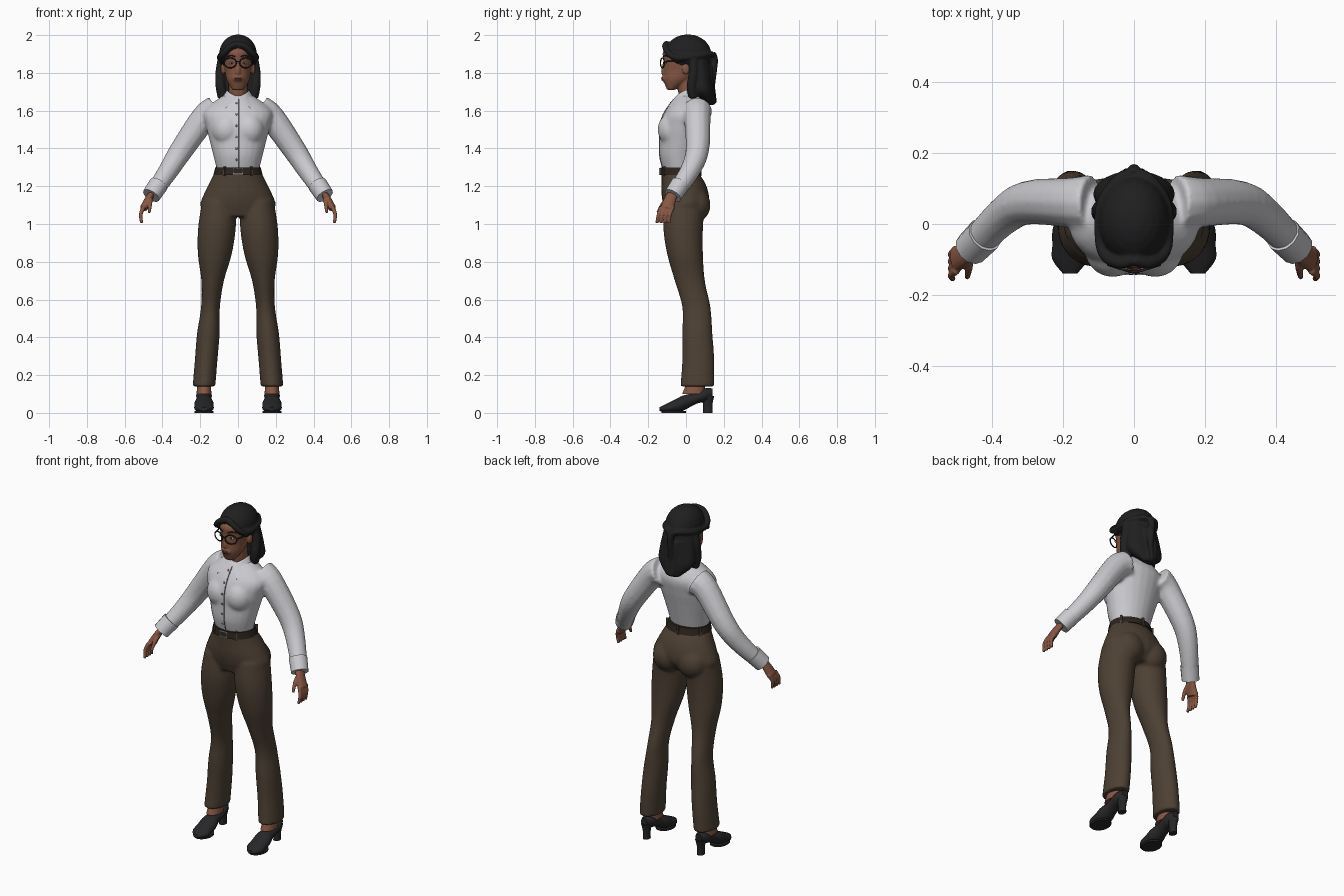
import bpy, bmesh, math
from mathutils import Vector, Matrix
from mathutils.bvhtree import BVHTree

cube = bpy.data.objects.get("Cube")
if cube:
    bpy.data.objects.remove(cube, do_unlink=True)


def material(name, red, green, blue):
    mat = bpy.data.materials.new(name)
    mat.use_nodes = True
    node = next(n for n in mat.node_tree.nodes if n.type == "BSDF_PRINCIPLED")
    node.inputs["Base Color"].default_value = (red, green, blue, 1)
    mat.diffuse_color = (red, green, blue, 1)
    return mat


SHIRT = material("shirt_white", .6, .59, .62)
SEAM = material("seam_grey", .2, .2, .21)
TROUSER = material("trouser_brown", .075, .052, .034)
SKIN = material("skin_brown", .24, .095, .055)
LIP = material("lip_brown", .16, .05, .04)
HAIR = material("hair_black", .014, .014, .015)
LEATHER = material("shoe_black", .02, .02, .022)
BELT = material("belt_brown", .025, .017, .012)
METAL = material("buckle_grey", .4, .4, .4)
WHITE = material("eye_white", .5, .48, .45)
X, Y, Z = Vector((1, 0, 0)), Vector((0, 1, 0)), Vector((0, 0, 1))


def spline(rings, steps=4):
    """Pass a smooth curve through the given rings."""
    last = len(rings) - 1
    result = []
    for i in range(last):
        a, b, c, d = (rings[min(max(i + k, 0), last)] for k in (-1, 0, 1, 2))
        for step in range(steps):
            t = step / steps
            result.append(b + ((c - a) * t + (a * 2 - b * 5 + c * 4 - d) * t * t
                               + (b * 3 - a - c * 3 + d) * t ** 3) / 2)
    return result + [rings[-1]]


def skin(bm, rings, axis, side, both, sides=24):
    """Join oval rings of (x, y, z, width, depth); both adds the mirrored copy."""
    rings = spline(rings)
    for sign in (1, -1) if both else (1,):
        flip = Vector((sign, 1, 1))
        centres = [Vector(ring[:3]) * flip for ring in rings]
        loops = []
        for i, ring in enumerate(rings):
            ahead, behind = centres[min(i + 1, len(rings) - 1)], centres[max(i - 1, 0)]
            tangent = axis or (ahead - behind).normalized()
            across = side * flip
            across = (across - tangent * across.dot(tangent)).normalized()
            depth = tangent.cross(across)
            angles = [math.tau * k / sides for k in range(sides)]
            loops.append([bm.verts.new(centres[i] + across * ring[3] * math.cos(angle)
                                       + depth * ring[4] * math.sin(angle)) for angle in angles])
        for near, far in zip(loops, loops[1:]):
            for k in range(sides):
                bm.faces.new((near[k - 1], near[k], far[k], far[k - 1]))
        bm.faces.new(loops[0])
        bm.faces.new(loops[-1])


def stack(bm, axis, start, end, widths, lows, highs, x_start=0, x_end=0, both=False):
    """Evenly spaced ovals along z (lows, highs in y) or along y (lows, highs in z)."""
    rings = []
    for i, (width, low, high) in enumerate(zip(widths, lows, highs)):
        t = i / (len(widths) - 1)
        along, middle = start + (end - start) * t, (low + high) / 2
        place = (middle, along) if axis is Z else (along, middle)
        rings.append(Vector((x_start + (x_end - x_start) * t, *place, width, (high - low) / 2)))
    skin(bm, rings, axis, X, both)


def path(bm, points, first, last, side=X, flat=1, both=False):
    """A rounded strand whose radius runs evenly from first to last."""
    rings = []
    for i, point in enumerate(points):
        radius = first + (last - first) * i / (len(points) - 1)
        rings.append(Vector((*point, radius, radius * flat)))
    skin(bm, rings, None, side, both, sides=12)


def blob(bm, centre, radii, both=False):
    for sign in (1, -1) if both else (1,):
        place = Matrix.Translation(Vector(centre) * Vector((sign, 1, 1)))
        bmesh.ops.create_uvsphere(bm, u_segments=20, v_segments=12, radius=1,
                                  matrix=place @ Matrix.Diagonal((*radii, 1)))


def box(bm, centre, size, turn=0):
    place = Matrix.Translation(centre) @ Matrix.Rotation(turn, 4, "Z")
    bmesh.ops.create_cube(bm, size=1, matrix=place @ Matrix.Diagonal((*size, 1)))


def finish(name, bm, mat, voxel=0):
    """Make the object; a voxel size fuses its pieces into one soft surface."""
    bmesh.ops.recalc_face_normals(bm, faces=bm.faces)
    for face in bm.faces:
        face.smooth = True
    mesh = bpy.data.meshes.new(name)
    bm.to_mesh(mesh)
    bm.free()
    mesh.set_sharp_from_angle(angle=1)
    mesh.materials.append(mat)
    part = bpy.data.objects.new(name, mesh)
    bpy.context.collection.objects.link(part)
    if voxel:
        fuse = part.modifiers.new("fuse", "REMESH")
        fuse.mode, fuse.voxel_size, fuse.use_smooth_shade = "VOXEL", voxel, True
        relax = part.modifiers.new("relax", "SMOOTH")
        relax.factor, relax.iterations = .5, 4
    return part


def front_finder(part):
    """Return a function giving the frontmost point of a part at x, z."""
    bpy.context.view_layer.update()
    tree = BVHTree.FromObject(part, bpy.context.evaluated_depsgraph_get())
    return lambda x, z: tree.ray_cast(Vector((x, -1, z)), Y)[0] or Vector((x, -.1, z))


# Trousers: pelvis, seat and two legs
bm = bmesh.new()
stack(bm, Z, 1.28, 1.04, widths=(.12, .15, .18, .2, .17), lows=(-.13, -.13, -.13, -.12, -.1),
      highs=(.06, .1, .12, .12, .08))
stack(bm, Z, 1.12, .14, widths=(.09, .1, .09, .06, .05, .06, .06, .06),
      lows=(-.11, -.12, -.1, -.06, -.02, -.02, -.02, -.03),
      highs=(.1, .09, .09, .1, .13, .14, .15, .15), x_start=.1, x_end=.18, both=True)
blob(bm, (.08, .05, 1.1), (.09, .08, .09), both=True)
finish("trousers", bm, TROUSER, voxel=.009)

# Shirt: torso, bust and sleeves
bm = bmesh.new()
stack(bm, Z, 1.28, 1.68, widths=(.11, .13, .15, .17, .18, .08),
      lows=(-.12, -.14, -.14, -.14, -.11, -.05), highs=(.05, .07, .09, .11, .12, .08))
blob(bm, (.06, -.07, 1.5), (.08, .08, .09), both=True)
sleeve = [(.12, .06, 1.6), (.18, .06, 1.56), (.3, .06, 1.39), (.37, .02, 1.28), (.45, -.06, 1.16)]
path(bm, sleeve, .08, .045, side=Y, both=True)
shirt = finish("shirt", bm, SHIRT, voxel=.009)
chest = front_finder(shirt)

# Cuffs
bm = bmesh.new()
path(bm, [(.42, -.03, 1.21), (.46, -.07, 1.15)], .052, .049, side=Y, both=True)
finish("shirt_cuffs", bm, SHIRT)

# Front seam and buttons
bm = bmesh.new()
path(bm, [chest(.006, 1.3 + i * .03) for i in range(13)], .003, .003)
finish("placket_seam", bm, SEAM)
bm = bmesh.new()
for i in range(6):
    blob(bm, chest(-.008, 1.34 + i * .06), (.006, .004, .006))
finish("shirt_buttons", bm, SEAM)

# Collar: a folded band that drops to two points at the front
bm = bmesh.new()
rows = []
for i in range(33):
    turn = i / 16 - 1
    drop = max(0, abs(turn) - .6) / .4
    across, back = math.sin(turn * 2.9), math.cos(turn * 2.9)
    point = math.copysign(.045 * drop ** 2, turn)
    rows.append([bm.verts.new(spot) for spot in (
        (across * .06, .01 + back * .06, 1.71 - drop * .03),
        (across * .07, .01 + back * (.07 + drop * .01), 1.69 - drop * .03),
        (across * .09 + point, .01 + back * (.09 + drop * .03), 1.66 - drop * .05))])
for near, far in zip(rows, rows[1:]):
    for j in range(2):
        bm.faces.new((near[j], far[j], far[j + 1], near[j + 1]))
bmesh.ops.solidify(bm, geom=bm.faces[:], thickness=.006)
finish("collar", bm, SHIRT)

# Belt, loops and buckle
bm = bmesh.new()
stack(bm, Z, 1.26, 1.3, widths=(.13, .12), lows=(-.14, -.135), highs=(.08, .07))
finish("belt", bm, BELT)
bm = bmesh.new()
for degrees in (-55, -125, 30, 90, 150):
    angle = math.radians(degrees)
    box(bm, (.125 * math.cos(angle), -.03 + .105 * math.sin(angle), 1.28), (.014, .01, .05), angle)
finish("belt_loops", bm, TROUSER)
bm = bmesh.new()
for sign in (1, -1):
    box(bm, (sign * .024, -.14, 1.28), (.005, .008, .034))
    box(bm, (0, -.14, 1.28 + sign * .015), (.05, .008, .005))
finish("belt_buckle", bm, METAL)

# Head with neck, nose, mouth and ears
bm = bmesh.new()
stack(bm, Z, 1.71, 1.97, widths=(.03, .06, .07, .08, .08, .05),
      lows=(-.1, -.12, -.12, -.12, -.12, -.06), highs=(-.06, .03, .08, .1, .11, .07))
path(bm, [(0, .03, 1.62), (0, .01, 1.69), (0, 0, 1.78)], .05, .05)
path(bm, [(0, -.11, 1.86), (0, -.12, 1.81), (0, -.11, 1.79)], .01, .015)
blob(bm, (0, -.11, 1.77), (.03, .02, .02))
blob(bm, (.08, 0, 1.82), (.012, .02, .03), both=True)
head = finish("head", bm, SKIN, voxel=.005)
face_at = front_finder(head)

# Eyes, brows and lips
eye = face_at(.034, 1.853)
bm = bmesh.new()
blob(bm, eye, (.014, .005, .007), both=True)
finish("eyes", bm, WHITE)
bm = bmesh.new()
blob(bm, eye - Y * .003, (.006, .003, .006), both=True)
path(bm, [face_at(.015, 1.885), face_at(.035, 1.892), face_at(.056, 1.885)], .004, .003, Y, both=True)
finish("irises_and_brows", bm, HAIR)
bm = bmesh.new()
for height in (1.772, 1.764):
    blob(bm, face_at(0, height) + Y * .003, (.02, .006, .005))
finish("lips", bm, LIP)

# Glasses
bm = bmesh.new()
rim = []
for i in range(13):
    across, up = math.cos(math.tau * i / 12), math.sin(math.tau * i / 12)
    rim.append((.041 + across * .032, -.125 + across * .01, 1.853 + up * .026))
path(bm, rim, .0035, .0035, side=Y, both=True)
path(bm, [(-.01, -.135, 1.86), (.01, -.135, 1.86)], .0035, .0035, side=Y)
path(bm, [(.072, -.115, 1.86), (.086, -.05, 1.86), (.09, .02, 1.85)], .004, .004, both=True)
finish("glasses", bm, LEATHER)

# Hair: cap, back drape, swept front locks, side locks and tied tail
bm = bmesh.new()
blob(bm, (0, .01, 1.9), (.1, .124, .104))
stack(bm, Z, 1.9, 1.63, widths=(.09, .1, .11, .11, .04), lows=(-.02, .01, .02, .03, .11),
      highs=(.12, .13, .14, .15, .15))
path(bm, [(0, -.1, 1.955), (.04, -.11, 1.94), (.08, -.09, 1.9), (.095, -.04, 1.88),
          (.09, .06, 1.89), (.04, .13, 1.9), (0, .14, 1.89)], .017, .016, side=Z, both=True)
path(bm, [(.07, -.09, 1.9), (.086, -.07, 1.88), (.09, -.04, 1.86)], .011, .01, side=Y, both=True)
path(bm, [(.085, .04, 1.87), (.095, .04, 1.8), (.093, .03, 1.73), (.08, .04, 1.67)], .024, .028, both=True)
path(bm, [(0, .135, 1.9), (0, .15, 1.86), (0, .14, 1.73)], .025, .014)
for i in range(7):
    place = i / 3 - 1
    bend = place * place * .05
    path(bm, [(place * .08, .13 - bend, 1.84), (place * .095, .14 - bend, 1.75),
              (place * .06, .155 - bend, 1.64 + bend / 2)], .014, .01)
finish("hair", bm, HAIR, voxel=.006)

# Hands: flat palm, four fingers in a fan, thumb
bm = bmesh.new()
path(bm, [(.44, -.05, 1.18), (.47, -.08, 1.14), (.5, -.1, 1.08)], .026, .036, Y, flat=.6, both=True)
for i in range(4):
    fan = i * .02
    path(bm, [(.5, -.13 + fan, 1.09), (.515, -.145 + fan, 1.05), (.51, -.155 + fan * 1.1, 1.005)],
         .012, .008, side=Y, both=True)
path(bm, [(.465, -.08, 1.14), (.465, -.12, 1.11), (.47, -.15, 1.06)], .015, .008, both=True)
finish("hands", bm, SKIN, voxel=.004)

# Ankles
bm = bmesh.new()
stack(bm, Z, .2, .1, widths=(.03, .04), lows=(.02, -.02), highs=(.1, .1), x_start=.18, x_end=.18, both=True)
finish("ankles", bm, SKIN)

# Heeled shoes: upper, heel and sole
bm = bmesh.new()
stack(bm, Y, -.14, .14, widths=(.02, .05, .05, .05, .04, .04, .04, .02),
      lows=(.01, 0, 0, .01, .03, .05, .06, .08), highs=(.03, .05, .07, .09, .1, .11, .13, .13),
      x_start=.18, x_end=.18, both=True)
stack(bm, Z, .09, 0, widths=(.03, .02, .02), lows=(.08, .09, .09), highs=(.15, .14, .14),
      x_start=.18, x_end=.18, both=True)
stack(bm, Z, .01, 0, widths=(.05, .05), lows=(-.13, -.13), highs=(0, 0),
      x_start=.18, x_end=.18, both=True)
finish("heeled_shoes", bm, LEATHER)
